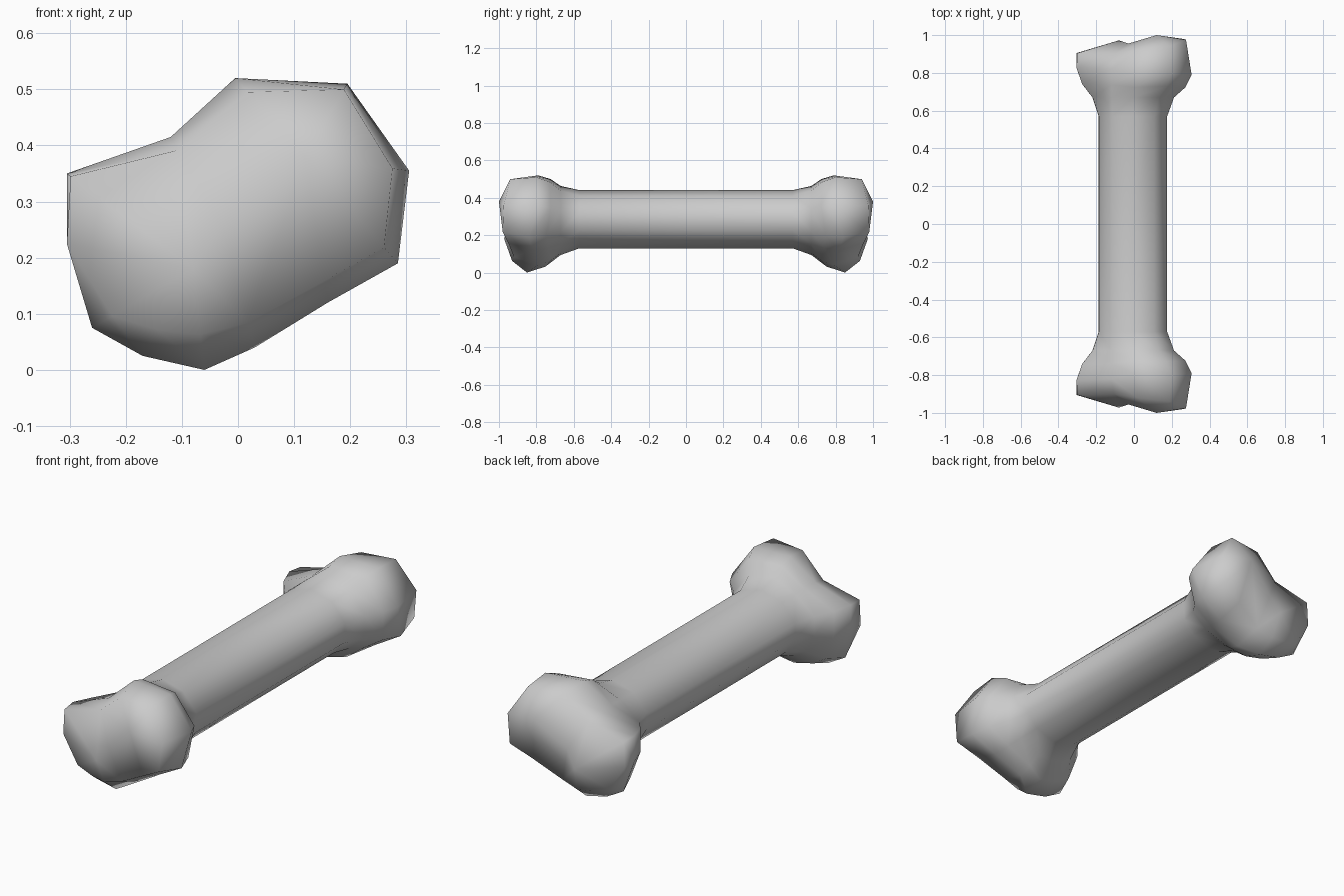
import bpy, bmesh, math

if "Cube" in bpy.data.objects:
    bpy.data.objects.remove(bpy.data.objects["Cube"])

# Knob outline, clockwise from the top notch: x, z, y of widest ring, y of end rim, rim scale
OUTLINE = [
    (-0.12, 0.415, 0.82, 0.90, 0.85), (-0.005, 0.52, 0.79, 0.92, 0.82),
    (0.195, 0.51, 0.80, 0.94, 0.92), (0.305, 0.355, 0.79, 0.975, 0.84),
    (0.285, 0.19, 0.84, 0.98, 0.85), (0.16, 0.12, 0.82, 0.95, 0.85),
    (0.03, 0.04, 0.79, 0.92, 0.80), (-0.06, 0.0, 0.85, 0.93, 0.65),
    (-0.17, 0.025, 0.85, 0.92, 0.70), (-0.26, 0.075, 0.85, 0.91, 0.80),
    (-0.305, 0.225, 0.83, 0.905, 1.0), (-0.305, 0.35, 0.83, 0.905, 0.97),
]
CX, CZ, RX, RZ = -0.005, 0.285, 0.187, 0.156   # shaft centre and radii
BIG, SMALL, GROOVE = (0.12, 1.0, 0.38), (-0.08, 0.972, 0.18), (-0.03, 0.955, 0.26)
NECK_Y, N = 0.67, len(OUTLINE)


def blend(i, t):
    """Section point between the shaft ellipse (t=0) and knob outline (t=1)."""
    x, z = OUTLINE[i][:2]
    a = math.atan2((z - CZ) / RZ, (x - CX) / RX)
    sx, sz = CX + RX * math.cos(a), CZ + RZ * math.sin(a)
    return sx + (x - sx) * t, sz + (z - sz) * t


bm = bmesh.new()


def ring(t, y_of):
    verts = []
    for i in range(N):
        x, z = blend(i, t)
        verts.append(bm.verts.new((x, y_of(i), z)))
    return verts


# Shaft, neck and swelling knob
rings = [
    ring(0, lambda i: 0.0),
    ring(0, lambda i: 0.57),
    ring(0.28, lambda i: NECK_Y),
    ring(0.75, lambda i: NECK_Y + 0.45 * (OUTLINE[i][2] - NECK_Y)),
    ring(1, lambda i: OUTLINE[i][2]),
]

# End rim drawn in towards each lobe's centre
rim = []
for i, (x, z, _, y, s) in enumerate(OUTLINE):
    c = GROOVE if i in (0, 6) else BIG if i < 6 else SMALL
    rim.append(bm.verts.new((c[0] + (x - c[0]) * s, y, c[2] + (z - c[2]) * s)))
rings.append(rim)

for a, b in zip(rings, rings[1:]):
    for i in range(N):
        j = (i + 1) % N
        bm.faces.new((a[i], a[j], b[j], b[i]))

# Two rounded lobes meeting in a shallow groove
groove = bm.verts.new(GROOVE)
for pole, loop in ((BIG, rim[0:7]), (SMALL, rim[6:] + rim[:1])):
    p = bm.verts.new(pole)
    loop = loop + [groove]
    for i in range(len(loop)):
        bm.faces.new((loop[i], loop[(i + 1) % len(loop)], p))

bmesh.ops.recalc_face_normals(bm, faces=bm.faces)
for f in bm.faces:
    f.smooth = True
mesh = bpy.data.meshes.new("bone")
bm.to_mesh(mesh)
bm.free()

bone = bpy.data.objects.new("bone", mesh)
bpy.context.collection.objects.link(bone)

# Identical knob at the other end
mirror = bone.modifiers.new("Mirror", 'MIRROR')
mirror.use_axis = (False, True, False)
mirror.use_clip = True
